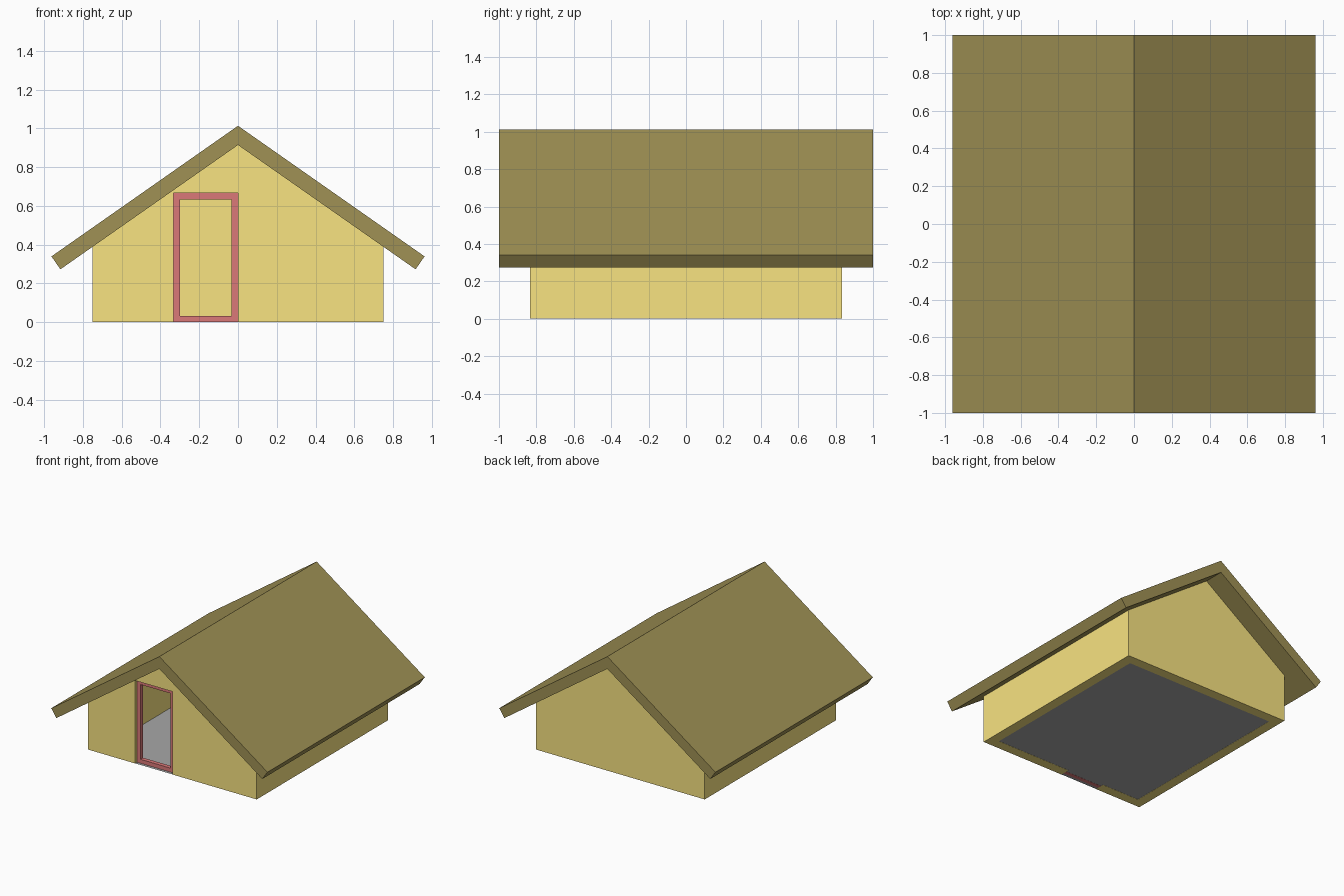
import bpy, bmesh

if "Cube" in bpy.data.objects:
    bpy.data.objects.remove(bpy.data.objects["Cube"])

HALF_X, HALF_Y, WALL = 0.75, 0.833, 0.08
RIDGE, SLOPE = 1.013, 0.7            # outer ridge height, roof pitch
UNDER = RIDGE - 0.099                # ridge height on the underside
DOOR = (-0.333, 0.0, 0.667)          # left, right, top
BAR = 0.033                          # door frame bar size


def material(name, rgb):
    m = bpy.data.materials.new(name)
    m.diffuse_color = (*rgb, 1)
    m.use_nodes = True
    m.node_tree.nodes["Principled BSDF"].inputs["Base Color"].default_value = m.diffuse_color
    return m


def prism(name, profile, y0, y1, mat=None):
    """Extrude an x-z outline from y0 to y1."""
    bm = bmesh.new()
    face = bm.faces.new([bm.verts.new((x, y0, z)) for x, z in profile])
    ext = bmesh.ops.extrude_face_region(bm, geom=[face])["geom"]
    verts = [g for g in ext if isinstance(g, bmesh.types.BMVert)]
    bmesh.ops.translate(bm, verts=verts, vec=(0, y1 - y0, 0))
    bmesh.ops.recalc_face_normals(bm, faces=bm.faces)
    mesh = bpy.data.meshes.new(name)
    bm.to_mesh(mesh)
    bm.free()
    ob = bpy.data.objects.new(name, mesh)
    bpy.context.collection.objects.link(ob)
    if mat:
        mesh.materials.append(mat)
    return ob


def rect(x0, x1, z0, z1):
    return [(x0, z0), (x1, z0), (x1, z1), (x0, z1)]


def cut(target, cutter):
    mod = target.modifiers.new(cutter.name, 'BOOLEAN')
    mod.operation = 'DIFFERENCE'
    mod.solver = 'EXACT'
    mod.object = cutter
    cutter.hide_render = True
    cutter.hide_set(True)


wall_mat = material("wall_yellow", (0.94, 0.77, 0.22))
roof_mat = material("roof_brown", (0.35, 0.285, 0.09))
frame_mat = material("frame_red", (0.71, 0.19, 0.19))
floor_mat = material("floor_grey", (0.39, 0.39, 0.39))

# Hollow walls with gables and a door opening
eave = UNDER - SLOPE * HALF_X
walls = prism("walls", [(-HALF_X, 0), (HALF_X, 0), (HALF_X, eave),
                        (0, UNDER), (-HALF_X, eave)], -HALF_Y, HALF_Y, wall_mat)
inner_x, inner_y = HALF_X - WALL, HALF_Y - WALL
cut(walls, prism("room_cutter", rect(-inner_x, inner_x, -0.5, 1.5), -inner_y, inner_y))
left, right, top = DOOR
cut(walls, prism("door_cutter", rect(left, right, -0.5, top), -HALF_Y - 0.1, -inner_y + 0.1))

# Roof: one bent slab with square-cut eaves
ox, lx = 0.962, 0.916
prism("roof", [(-ox, RIDGE - SLOPE * ox), (-lx, UNDER - SLOPE * lx), (0, UNDER),
               (lx, UNDER - SLOPE * lx), (ox, RIDGE - SLOPE * ox), (0, RIDGE)],
      -1, 1, roof_mat)

# Door frame, set in the middle of the wall thickness
mid = -HALF_Y + WALL / 2
frame = prism("door_frame", rect(left, right, 0, top), mid - BAR / 2, mid + BAR / 2, frame_mat)
cut(frame, prism("frame_cutter", rect(left + BAR, right - BAR, BAR, top - BAR),
                 mid - 0.1, mid + 0.1))

# Floor sheet, a hair above the wall bottoms
bpy.ops.mesh.primitive_plane_add(size=1, location=(0, 0, 0.001))
floor = bpy.context.object
floor.name = "floor"
floor.scale = (2 * HALF_X, 2 * HALF_Y, 1)
floor.data.materials.append(floor_mat)
